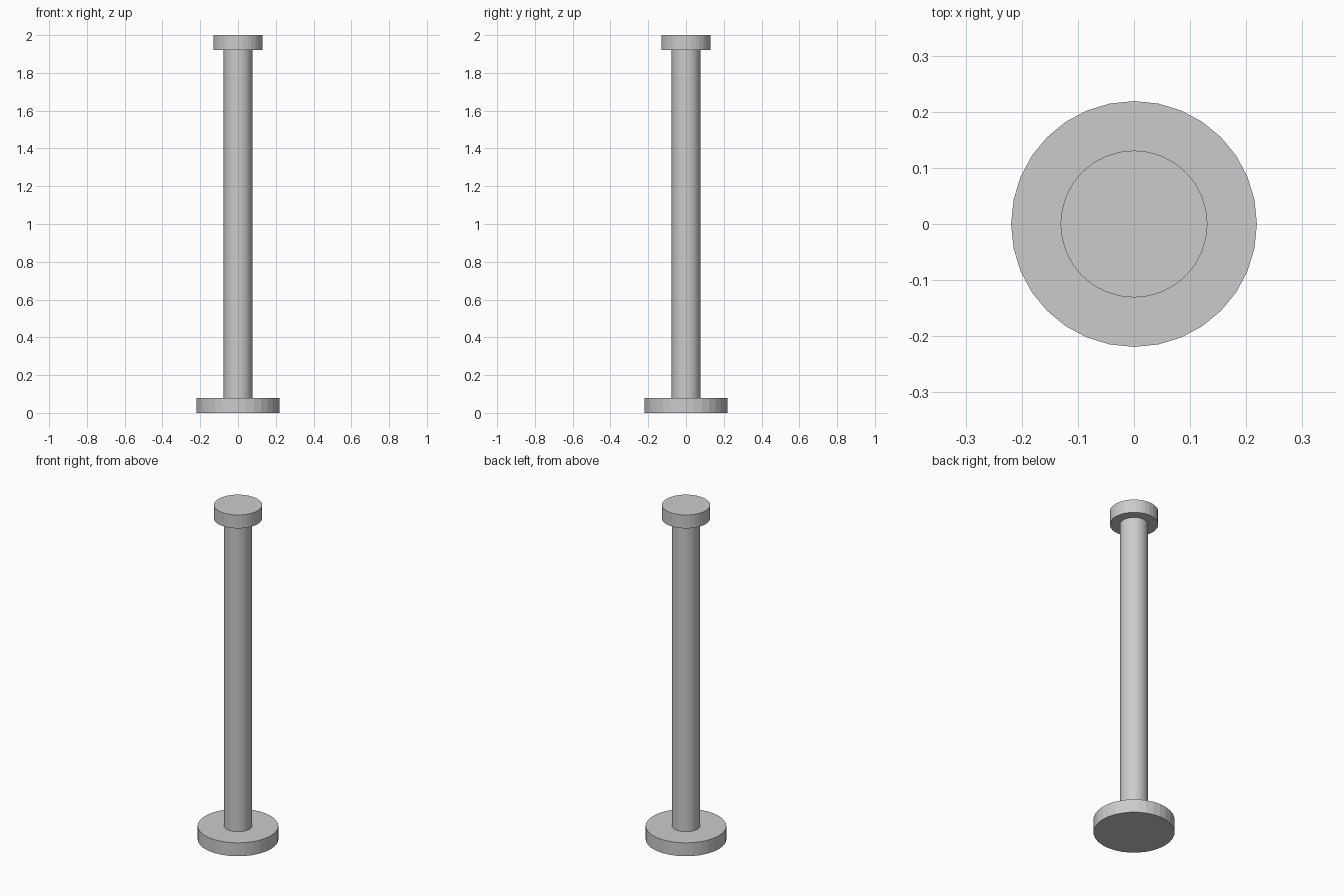
import bpy

if "Cube" in bpy.data.objects:
    bpy.data.objects.remove(bpy.data.objects["Cube"])


def cylinder(name, radius, z0, z1, sides=32):
    bpy.ops.mesh.primitive_cylinder_add(
        vertices=sides, radius=radius, depth=z1 - z0,
        location=(0, 0, (z0 + z1) / 2))
    obj = bpy.context.object
    obj.name = name
    return obj


# Round floor plate
cylinder("base_plate", 0.219, 0.0, 0.08)

# Upright shaft between the two discs
cylinder("shaft", 0.076, 0.08, 1.92)
bpy.ops.object.shade_smooth_by_angle()

# Cap disc
cylinder("top_cap", 0.131, 1.92, 2.0)
